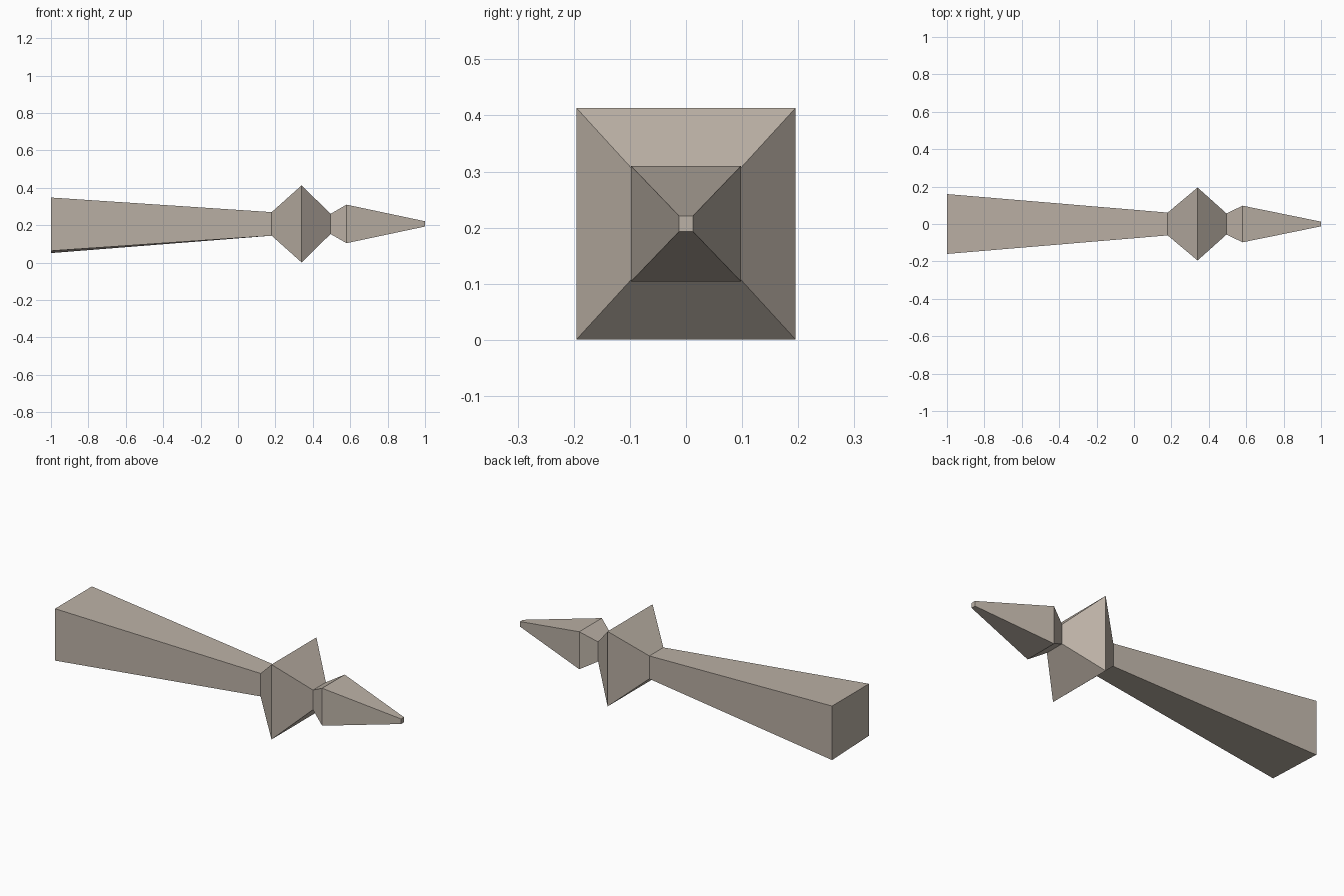
import bpy, bmesh

if "Cube" in bpy.data.objects:
    bpy.data.objects.remove(bpy.data.objects["Cube"])

stone = bpy.data.materials.new("warm_grey")
stone.diffuse_color = (0.50, 0.44, 0.38, 1)
stone.use_nodes = True
stone.node_tree.nodes["Principled BSDF"].inputs["Base Color"].default_value = stone.diffuse_color

AXIS_Z = 0.207
# square sections along x: (x, half width, half height)
SECTIONS = [
    (-1.00, 0.160, 0.141),   # butt of the handle
    (0.18, 0.061, 0.063),    # handle neck
    (0.34, 0.195, 0.206),    # flared guard
    (0.495, 0.056, 0.054),   # throat
    (0.58, 0.098, 0.103),    # shoulder of the point
    (1.00, 0.0125, 0.014),   # blunt tip
]

bm = bmesh.new()
rings = []
for x, w, h in SECTIONS:
    rings.append([bm.verts.new((x, sy * w, AXIS_Z + sz * h))
                  for sy, sz in ((-1, -1), (1, -1), (1, 1), (-1, 1))])

# butt underside is slightly skewed: the back corner hangs lower
rings[0][0].co.z = 0.063
rings[0][1].co.z = 0.051

# skin between neighbouring sections, then close both ends
for a, b in zip(rings, rings[1:]):
    for i in range(4):
        j = (i + 1) % 4
        bm.faces.new((a[i], a[j], b[j], b[i]))
bm.faces.new(rings[0])
bm.faces.new(rings[-1])
bmesh.ops.recalc_face_normals(bm, faces=bm.faces)

mesh = bpy.data.meshes.new("spiked_club")
bm.to_mesh(mesh)
bm.free()
mesh.materials.append(stone)
bpy.context.collection.objects.link(bpy.data.objects.new("spiked_club", mesh))
